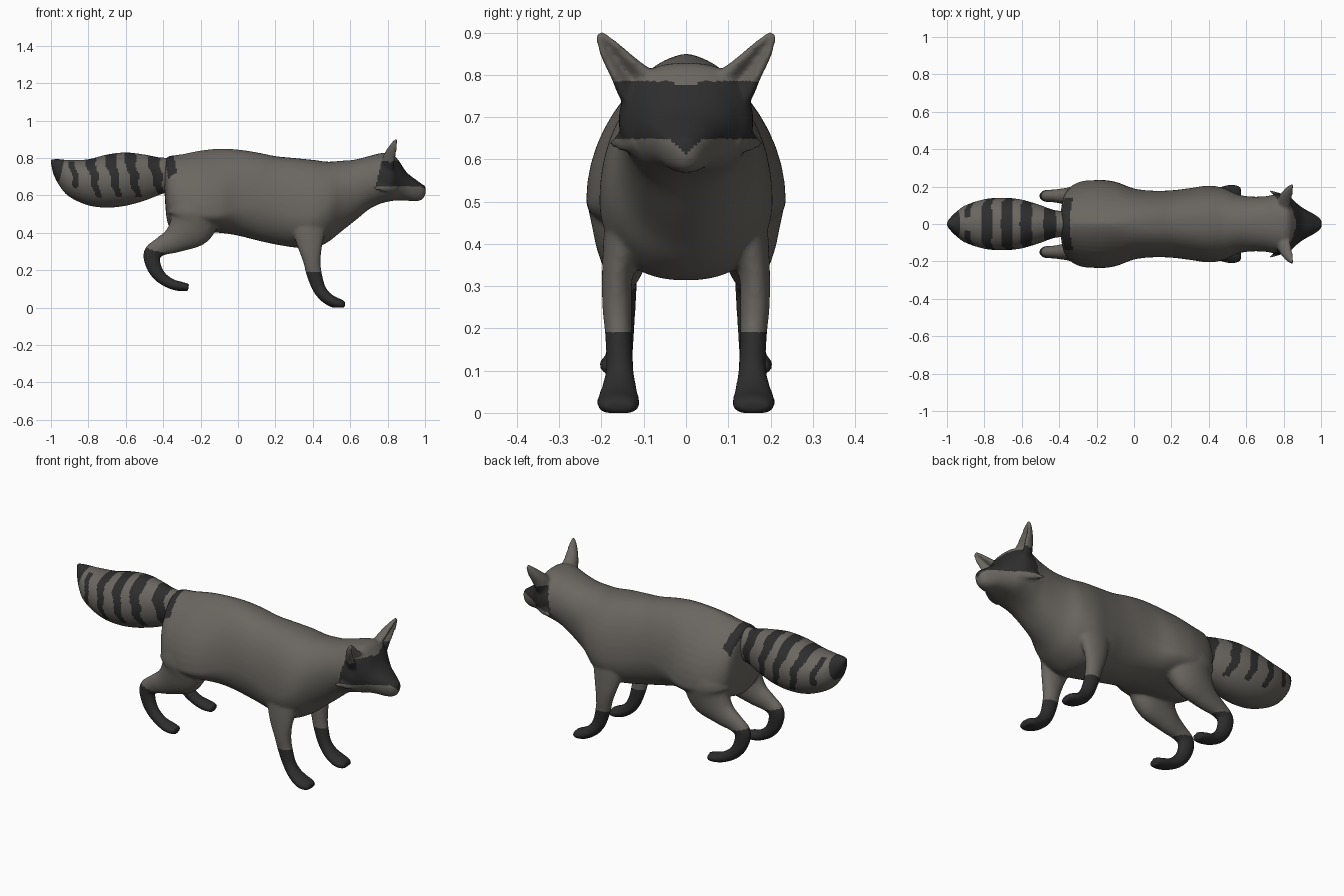
import bpy, bmesh, math
from mathutils import Vector

cube = bpy.data.objects.get("Cube")
if cube:
    bpy.data.objects.remove(cube, do_unlink=True)


def material(name, rgb):
    m = bpy.data.materials.new(name)
    m.use_nodes = True
    m.diffuse_color = (*rgb, 1)
    m.node_tree.nodes["Principled BSDF"].inputs["Base Color"].default_value = (*rgb, 1)
    return m


FUR = material("grey fur", (0.145, 0.135, 0.119))
DARK = material("dark fur", (0.026, 0.026, 0.026))


def smooth_path(rows, steps):
    """Catmull-Rom interpolation through rows of numbers."""
    pts = [Vector(r) for r in rows]
    out = []
    for i in range(len(pts) - 1):
        a, b, c, d = pts[max(i - 1, 0)], pts[i], pts[i + 1], pts[min(i + 2, len(pts) - 1)]
        for k in range(steps):
            t = k / steps
            out.append(b + 0.5 * t * (c - a + t * (2 * a - 5 * b + 4 * c - d
                                                   + t * (3 * (b - c) + d - a))))
    return out + [pts[-1]]


def loft(bm, rings):
    """Skin a list of rings into a closed shell."""
    loops = [[bm.verts.new(p) for p in ring] for ring in rings]
    n = len(loops[0])
    faces = [bm.faces.new(loops[0]), bm.faces.new(loops[-1])]
    for r, s in zip(loops, loops[1:]):
        for i in range(n):
            j = (i + 1) % n
            faces.append(bm.faces.new((r[i], r[j], s[j], s[i])))
    bmesh.ops.recalc_face_normals(bm, faces=faces)


def egg_rings(rows, steps, n):
    """Rows: x, top, widest height, bottom, half width, roundness."""
    rings = []
    for x, top, mid, low, w, p in smooth_path(rows, steps):
        ring = []
        for i in range(n):
            a = math.tau * i / n
            s, c = math.sin(a), math.cos(a)
            ring.append((x, math.copysign(abs(s) ** p, s) * w,
                         mid + c * (top - mid if c > 0 else mid - low)))
        rings.append(ring)
    return rings


def tube(bm, rows, side, axis, dent=0.0, floor=0.0):
    """Rows: x, y, z, radius along axis, other radius; side mirrors in y."""
    path = smooth_path(rows, 5)
    rings = []
    for i, row in enumerate(path):
        t = (path[min(i + 1, len(path) - 1)] - path[max(i - 1, 0)])
        t = Vector(t[:3]).normalized()
        u = Vector(axis)
        u = (u - t * u.dot(t)).normalized()
        v = t.cross(u)
        ring = []
        for k in range(24):
            a = math.tau * k / 24
            c = math.cos(a)
            if c > 0:
                c *= 1 - dent * (1 - abs(math.sin(a))) * 1.5
            q = Vector(row[:3]) + u * c * row[3] + v * math.sin(a) * row[4]
            ring.append((q.x, q.y * side, max(q.z, floor)))
        rings.append(ring)
    loft(bm, rings)


def finish(name, bm):
    me = bpy.data.meshes.new(name)
    bm.to_mesh(me)
    bm.free()
    ob = bpy.data.objects.new(name, me)
    bpy.context.collection.objects.link(ob)
    return ob


def paint(ob, rule):
    me = ob.data
    me.materials.clear()
    me.materials.append(FUR)
    me.materials.append(DARK)
    for f in me.polygons:
        f.material_index = int(rule(f.center))
        f.use_smooth = True


# Torso, neck, head and muzzle
TORSO = [
    (-.392, .76, .68, .60, .06, 1), (-.382, .80, .62, .48, .125, 1),
    (-.36, .812, .56, .425, .175, 1.15), (-.30, .82, .52, .41, .215, 1.3),
    (-.20, .84, .50, .40, .236, 1.35), (-.10, .85, .50, .40, .226, 1.3),
    (0, .845, .53, .385, .19, 1), (.10, .83, .55, .36, .178, .9),
    (.20, .81, .53, .338, .18, .9), (.30, .80, .50, .322, .192, .85),
    (.40, .79, .50, .315, .205, .85), (.48, .78, .54, .35, .192, .9),
    (.55, .785, .60, .405, .16, .95), (.62, .79, .64, .46, .147, .9),
    (.70, .81, .67, .525, .148, .85), (.76, .825, .69, .555, .158, .8),
    (.82, .825, .69, .57, .155, .8), (.86, .785, .68, .573, .12, .85),
    (.90, .725, .66, .572, .088, .85), (.95, .685, .64, .568, .06, .85),
    (.985, .66, .63, .578, .038, .9), (1.003, .65, .63, .605, .018, 1)]
HIND_LEG = [
    (-.21, .12, .62, .085, .14), (-.235, .135, .50, .1, .14), (-.26, .145, .43, .075, .125),
    (-.335, .147, .365, .052, .075), (-.415, .15, .325, .036, .05), (-.46, .15, .287, .033, .046),
    (-.45, .152, .22, .031, .04), (-.415, .155, .165, .031, .033), (-.36, .16, .128, .034, .028),
    (-.31, .164, .114, .041, .026), (-.264, .165, .108, .034, .02)]
FRONT_LEG = [
    (.38, .12, .55, .06, .11), (.38, .145, .42, .05, .09), (.385, .162, .33, .037, .067),
    (.395, .163, .25, .035, .047), (.405, .16, .19, .032, .042), (.43, .157, .11, .032, .036),
    (.465, .158, .06, .041, .032), (.51, .16, .03, .05, .03),
    (.55, .16, .018, .048, .026), (.572, .16, .014, .034, .016)]
EAR = [(.808, .09, .74, .047, .055), (.815, .12, .78, .047, .05), (.823, .147, .815, .041, .038),
       (.835, .176, .853, .03, .028), (.846, .198, .886, .017, .016), (.85, .205, .9, .009, .008)]
CHEEK_TUFT = [(.84, .115, .652, .016, .03), (.79, .146, .642, .014, .024),
              (.755, .164, .64, .009, .016), (.725, .177, .638, .005, .008)]

bm = bmesh.new()
loft(bm, egg_rings(TORSO, 5, 48))
for side in (1, -1):
    tube(bm, HIND_LEG, side, (0, 1, 0), floor=0.088)
    tube(bm, FRONT_LEG, side, (0, 1, 0))
    tube(bm, EAR, side, (1, 0, 0), dent=0.8)
    tube(bm, CHEEK_TUFT, side, (0, 1, 0))
body = finish("body", bm)

# Fuse the shells into one soft skin
mod = body.modifiers.new("fuse", 'REMESH')
mod.mode = 'VOXEL'
mod.voxel_size = 0.0075
mod = body.modifiers.new("soften", 'SMOOTH')
mod.factor = 0.5
mod.iterations = 7
bpy.context.view_layer.update()
skin = bpy.data.meshes.new_from_object(body.evaluated_get(bpy.context.evaluated_depsgraph_get()))
body.modifiers.clear()
body.data = skin
skin.name = "body"


def body_is_dark(p):
    sock = p.z < (0.193 if p.x > 0 else 0.307 + 0.28 * (-0.45 - p.x))
    mask = (p.x > 0.735 + 0.22 * (p.z - 0.64) and abs(p.y) < 0.17
            and 0.647 < p.z < 0.785 - 0.01 * (abs(p.y) < 0.03))
    nose = p.x > 0.97 and p.z > 0.61 + abs(p.y)
    rump_band = (abs(p.x + 0.18 * (p.z - 0.7) + 0.348) < 0.026
                 and p.z > 0.635 and abs(p.y) < 0.14)
    return sock or mask or nose or rump_band


paint(body, body_is_dark)

# Bushy ringed tail
TAIL = [
    (-1.0, .79, .782, .772, .006, 1), (-.985, .793, .75, .71, .03, 1),
    (-.95, .793, .71, .645, .065, 1), (-.90, .788, .69, .592, .10, 1),
    (-.80, .793, .68, .547, .132, 1), (-.70, .818, .68, .535, .14, 1),
    (-.60, .829, .69, .545, .13, 1), (-.50, .818, .70, .572, .1, 1),
    (-.42, .803, .71, .603, .073, 1), (-.34, .80, .71, .63, .07, 1)]
STRIPES = [(-.77, .026), (-.662, .028), (-.557, .028), (-.433, .031)]

bm = bmesh.new()
loft(bm, egg_rings(TAIL, 14, 72))
tail = finish("tail", bm)


def tail_is_dark(p):
    if p.x < -0.945 + 0.25 * (p.z - 0.72) and p.z > 0.675:
        return True
    u = p.x + 0.2 * (p.z - 0.7) + 0.005 * math.sin(p.z * 60)
    if abs(u + 0.873) < 0.016 and p.z > 0.64 and abs(p.y) > 0.035:
        return True
    fade = min(1, max(0, (p.z - 0.6) / 0.2))
    return any(abs(u - c) < w * (0.6 + 0.5 * fade) and p.z > 0.592 for c, w in STRIPES)


paint(tail, tail_is_dark)
